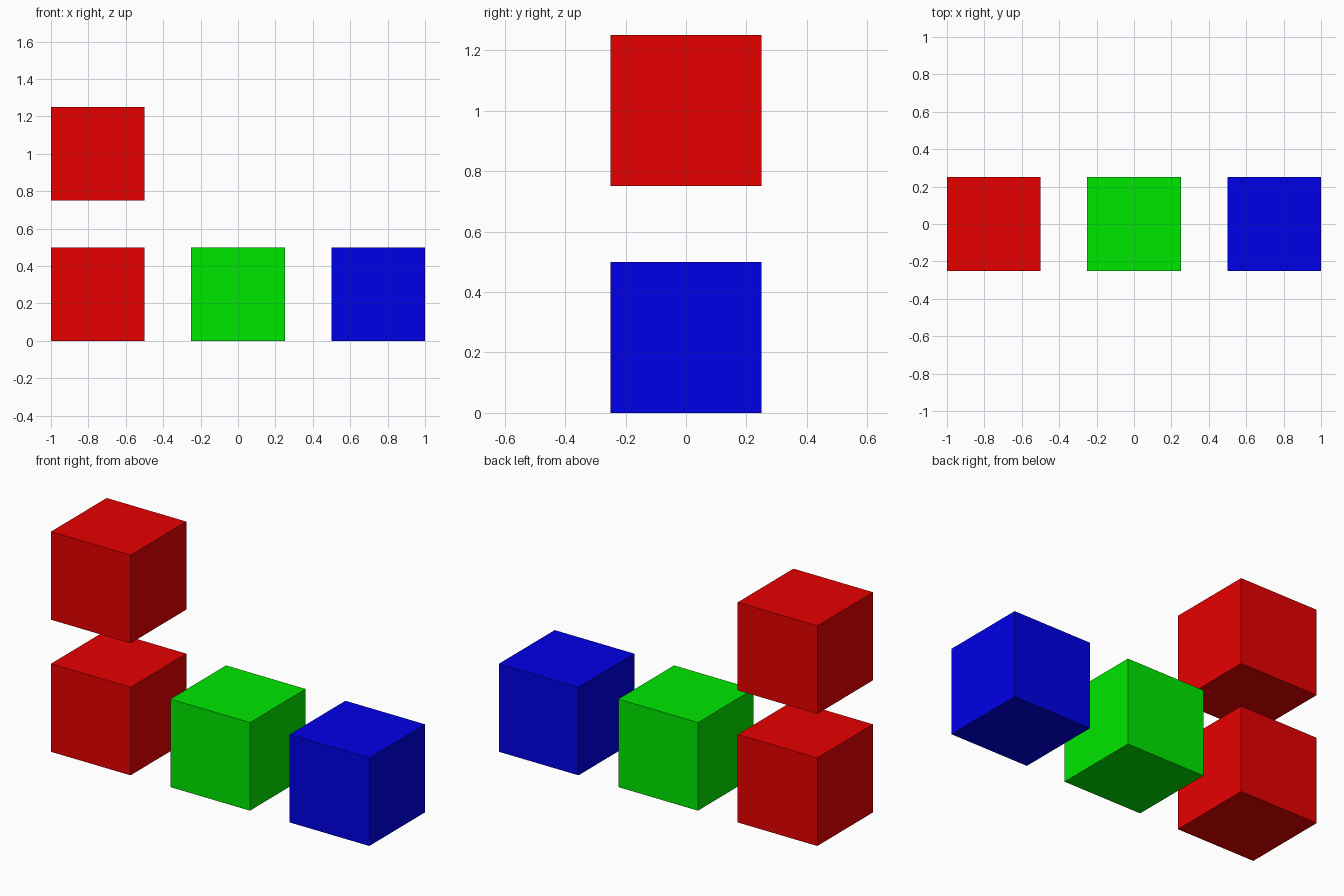
import bpy

if "Cube" in bpy.data.objects:
    bpy.data.objects.remove(bpy.data.objects["Cube"])

SIZE = 0.5


def material(name, color):
    mat = bpy.data.materials.new(name)
    mat.diffuse_color = color
    mat.use_nodes = True
    mat.node_tree.nodes["Principled BSDF"].inputs["Base Color"].default_value = mat.diffuse_color
    return mat


def cube(name, x, z, mat):
    bpy.ops.mesh.primitive_cube_add(size=SIZE, location=(x, 0, z))
    obj = bpy.context.object
    obj.name = name
    obj.data.materials.append(mat)


red = material("red", (0.8, 0.0, 0.0, 1))
green = material("green", (0.0, 0.8, 0.0, 1))
blue = material("blue", (0.0, 0.0, 0.8, 1))

# Row of three cubes on the ground
cube("red_cube_lower", -0.75, 0.25, red)
cube("green_cube", 0.0, 0.25, green)
cube("blue_cube", 0.75, 0.25, blue)

# Floating cube above the red one
cube("red_cube_upper", -0.75, 1.0, red)
